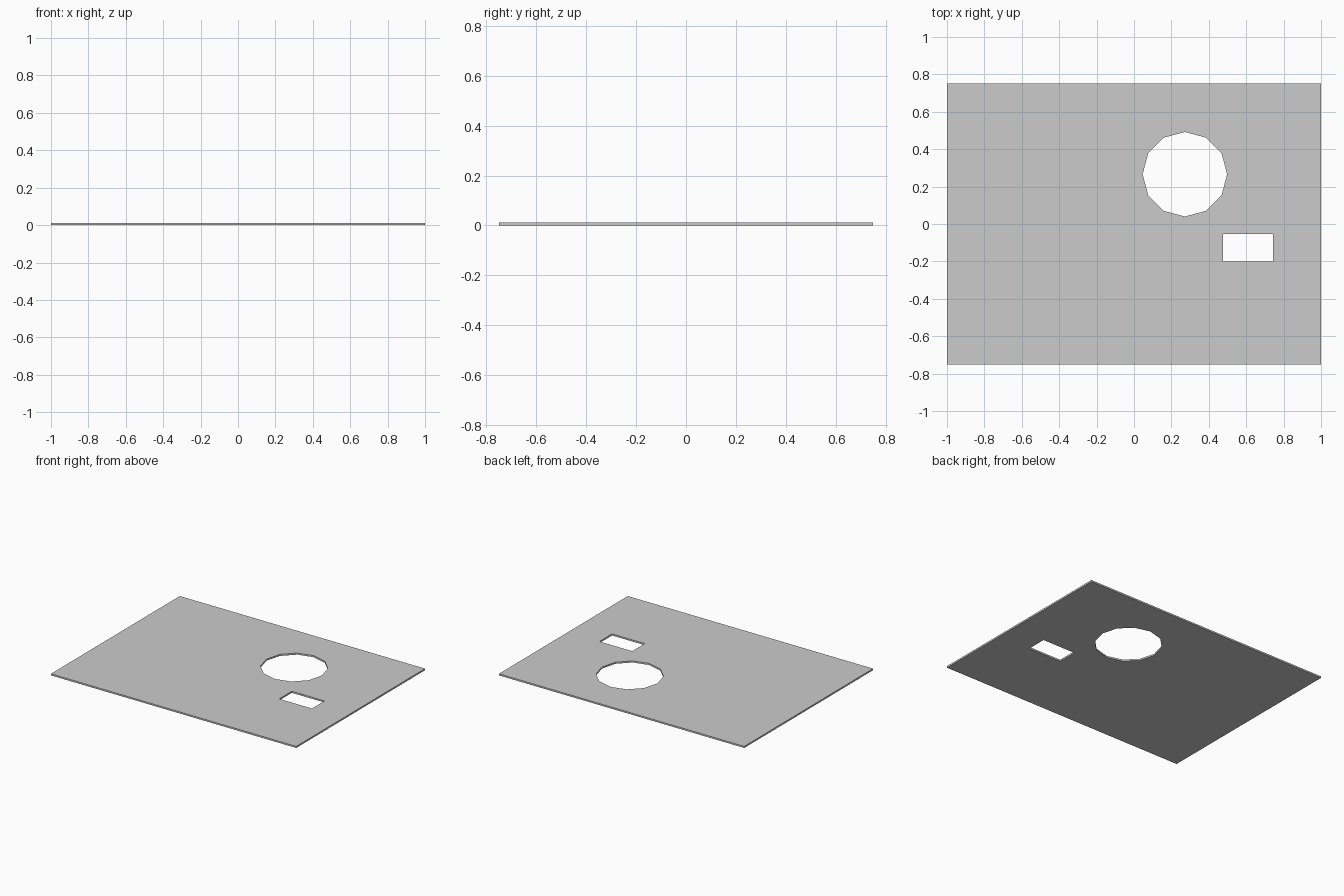
import bpy
import math

if "Cube" in bpy.data.objects:
    bpy.data.objects.remove(bpy.data.objects["Cube"])

THICK = 0.012


def box(name, x0, x1, y0, y1, z0, z1):
    bpy.ops.mesh.primitive_cube_add(size=1, location=((x0 + x1) / 2, (y0 + y1) / 2, (z0 + z1) / 2))
    ob = bpy.context.object
    ob.name = name
    ob.scale = (x1 - x0, y1 - y0, z1 - z0)
    bpy.ops.object.transform_apply(location=True, rotation=False, scale=True)
    return ob


def cut(target, cutter):
    mod = target.modifiers.new("opening", 'BOOLEAN')
    mod.operation = 'DIFFERENCE'
    mod.solver = 'EXACT'
    mod.object = cutter
    bpy.context.view_layer.objects.active = target
    bpy.ops.object.modifier_apply(modifier=mod.name)
    bpy.data.objects.remove(cutter)


# Flat panel
panel = box("panel", -1, 1, -0.75, 0.75, 0, THICK)

# Twelve-sided round opening, with a corner pointing along +y
bpy.ops.mesh.primitive_cylinder_add(vertices=12, radius=0.226, depth=0.2,
                                    location=(0.272, 0.266, 0))
round_cutter = bpy.context.object
round_cutter.hide_render = True
cut(panel, round_cutter)

# Small rectangular opening
slot_cutter = box("slot_cutter", 0.476, 0.743, -0.2, -0.053, -0.1, 0.1)
slot_cutter.hide_render = True
cut(panel, slot_cutter)
